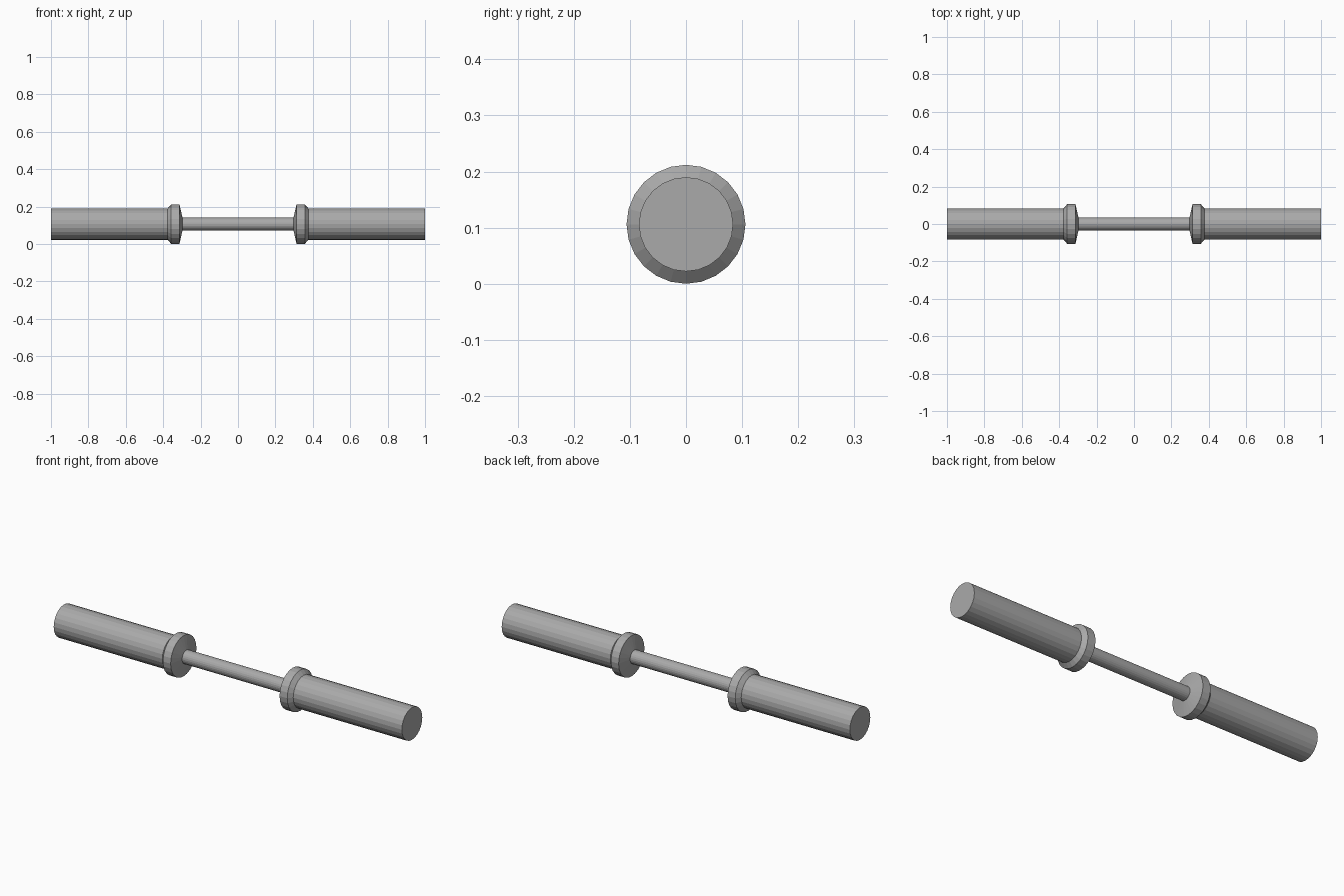
import bpy
import bmesh
from math import cos, sin, tau

SIDES = 24
AXIS_Z = 0.106

cube = bpy.data.objects.get("Cube")
if cube:
    bpy.data.objects.remove(cube, do_unlink=True)

steel = bpy.data.materials.new("grey_steel")
steel.use_nodes = True
colour = (0.4, 0.4, 0.4, 1)
steel.diffuse_color = colour
steel.node_tree.nodes["Principled BSDF"].inputs["Base Color"].default_value = colour


def lathe(name, profile):
    """Turn (x, radius) points about the bar axis, with flat closed ends."""
    bm = bmesh.new()
    rings = [[bm.verts.new((x, r * sin(tau * i / SIDES), AXIS_Z + r * cos(tau * i / SIDES)))
              for i in range(SIDES)] for x, r in profile]
    for a, b in zip(rings, rings[1:]):
        for i in range(SIDES):
            j = (i + 1) % SIDES
            bm.faces.new((a[i], a[j], b[j], b[i]))
    bm.faces.new(rings[0])
    bm.faces.new(rings[-1])
    bmesh.ops.recalc_face_normals(bm, faces=bm.faces)
    mesh = bpy.data.meshes.new(name)
    bm.to_mesh(mesh)
    bm.free()
    mesh.materials.append(steel)
    obj = bpy.data.objects.new(name, mesh)
    bpy.context.collection.objects.link(obj)


# Thin grip between the collars
lathe("grip_bar", [(-0.3, 0.035), (0.3, 0.035)])

# Collar with shallow inner cone, bevelled shoulder and thick sleeve, on each end
for side, sign in (("left", 1), ("right", -1)):
    lathe(side + "_collar_and_sleeve", [(sign * x, r) for x, r in (
        (0.297, 0.035), (0.313, 0.106), (0.357, 0.106), (0.376, 0.084), (1.0, 0.084))])
